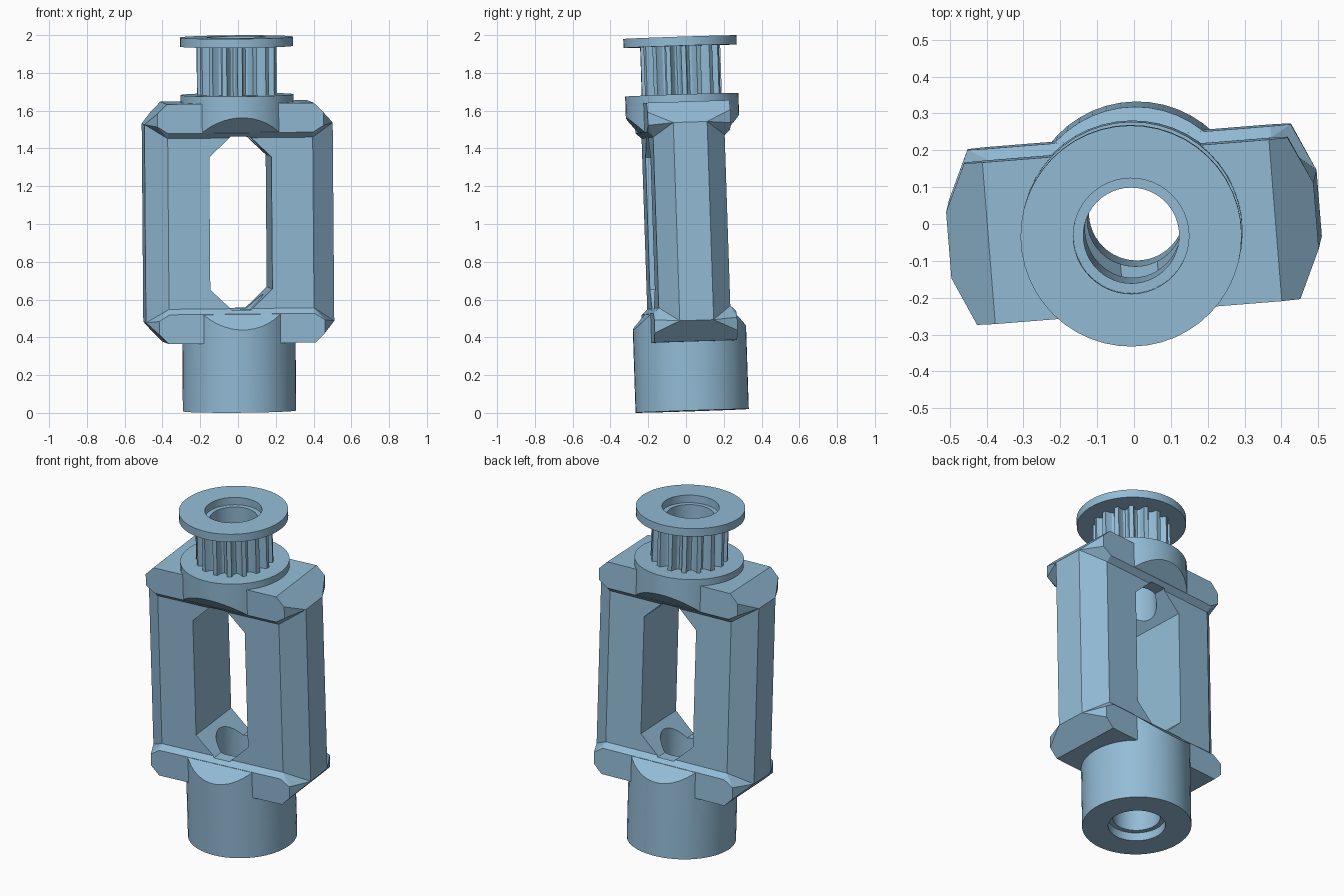
import bpy, bmesh, math
from mathutils import Matrix, Vector

if "Cube" in bpy.data.objects:
    bpy.data.objects.remove(bpy.data.objects["Cube"])

mat = bpy.data.materials.new("steel blue")
mat.diffuse_color = (0.29, 0.50, 0.67, 1)
mat.use_nodes = True
mat.node_tree.nodes["Principled BSDF"].inputs["Base Color"].default_value = mat.diffuse_color

H = 1.98          # height along the part's own axis
MID = H / 2
POSE = (Matrix.Translation((0, 0, 1)) @ Matrix.Rotation(0.033, 4, 'X')
        @ Matrix.Rotation(-0.008, 4, 'Y') @ Matrix.Rotation(0.08, 4, 'Z')
        @ Matrix.Translation((0, 0, -MID)))


def finish(name, bm):
    bmesh.ops.recalc_face_normals(bm, faces=bm.faces)
    me = bpy.data.meshes.new(name)
    bm.to_mesh(me)
    bm.free()
    ob = bpy.data.objects.new(name, me)
    bpy.context.collection.objects.link(ob)
    me.materials.append(mat)
    return ob


def prism(name, pts, lo, hi, axis='z'):
    """Extrude a closed 2D outline along z, or along y for an (x, z) outline."""
    bm = bmesh.new()
    put = (lambda a, b, t: (a, b, t)) if axis == 'z' else (lambda a, b, t: (a, t, b))
    rings = [[bm.verts.new(put(a, b, t)) for a, b in pts] for t in (lo, hi)]
    n = len(pts)
    for i in range(n):
        j = (i + 1) % n
        bm.faces.new((rings[0][i], rings[0][j], rings[1][j], rings[1][i]))
    bm.faces.new(rings[0])
    bm.faces.new(rings[1])
    return finish(name, bm)


def circle(r, n=48):
    return [(r * math.cos(2 * math.pi * (i + .5) / n),
             r * math.sin(2 * math.pi * (i + .5) / n)) for i in range(n)]


def mirror4(quarter):
    """Outline symmetric in both axes from the points of one quarter."""
    right = quarter + [(x, -y) for x, y in reversed(quarter)]
    return right + [(-x, y) for x, y in reversed(right)]


def flip(z, upper):
    return 2.0 - z if upper else z


def combine(target, others, operation):
    for o in others:
        m = target.modifiers.new("join", 'BOOLEAN')
        m.operation, m.object, m.solver = operation, o, 'EXACT'
    dg = bpy.context.evaluated_depsgraph_get()
    dg.update()
    me = bpy.data.meshes.new_from_object(target.evaluated_get(dg))
    target.modifiers.clear()
    target.data = me


def end_block(name, upper):
    """Chamfered cross bar with sloping ledges toward the columns."""
    bm = bmesh.new()
    corner = [(.39, .22, .365), (.44, .22, .415), (.50, .09, .475),
              (.44, .22, .485), (.385, .22, .52), (.385, .19, .548)]
    for x, y, z in corner:
        for sx in (-1, 1):
            for sy in (-1, 1):
                bm.verts.new((sx * x, sy * y, flip(z, upper)))
    res = bmesh.ops.convex_hull(bm, input=bm.verts)
    junk = {g for g in res['geom_interior'] + res['geom_unused']
            if isinstance(g, bmesh.types.BMVert)}
    bmesh.ops.delete(bm, geom=list(junk), context='VERTS')
    bmesh.ops.dissolve_limit(bm, angle_limit=0.02, verts=bm.verts, edges=bm.edges)
    return finish(name, bm)


def boss(name, outer_z, upper):
    """Round hub with 45 degree cuts front and back where it meets the frame."""
    z0, z1 = (1.40, outer_z) if upper else (outer_z, .60)
    ob = prism(name, circle(.30), z0, z1)
    bm = bmesh.new()
    bm.from_mesh(ob.data)
    s = -1 if upper else 1
    cuts = [(Vector((0, sy * .19, flip(.548, upper))), Vector((0, sy, s))) for sy in (-1, 1)]
    cuts.append((Vector((0, 0, flip(.53, upper))), Vector((0, 0, s))))
    for co, no in cuts:
        r = bmesh.ops.bisect_plane(bm, geom=bm.verts[:] + bm.edges[:] + bm.faces[:],
                                   plane_co=co, plane_no=no, clear_outer=True)
        edges = [e for e in r['geom_cut'] if isinstance(e, bmesh.types.BMEdge)]
        bmesh.ops.holes_fill(bm, edges=edges, sides=0)
    bmesh.ops.recalc_face_normals(bm, faces=bm.faces)
    bm.to_mesh(ob.data)
    bm.free()
    return ob


# Frame: chamfered slab, end blocks and round hubs
frame = prism("frame", mirror4([(.385, .19), (.50, .09)]), .475, 1.525)
adds = [end_block("lower_block", False), end_block("upper_block", True),
        boss("lower_hub", 0, False), boss("upper_hub", 1.675, True)]
combine(frame, adds, 'UNION')

# Cutters: tall eight-sided window, through bore, shallow counterbores
window_pts = [(x, 1.0 + z) for x, z in mirror4([(.05, .46), (.165, .35)])]
window = prism("window_cutter", window_pts, -.5, .5, 'y')
bore = prism("bore_cutter", circle(.13), -.1, 2.1)
low_cb = prism("lower_counterbore_cutter", circle(.157), -.1, .05)
top_cb = prism("upper_counterbore_cutter", circle(.157), H - .045, 2.1)
combine(frame, [window, bore, low_cb], 'DIFFERENCE')

# Toothed pulley: narrow teeth with wide rounded grooves
TEETH = 16
outline = []
for i in range(TEETH):
    for f, r in ((-.15, .212), (.15, .212), (.21, .192), (.34, .174),
                 (.5, .168), (.66, .174), (.79, .192)):
        a = 2 * math.pi * (i + f) / TEETH
        outline.append((r * math.cos(a), r * math.sin(a)))
teeth = prism("pulley_teeth", outline, 1.675, 1.935)
combine(teeth, [bore], 'DIFFERENCE')

# Pulley top flange
flange = prism("pulley_flange", circle(.30), 1.932, H)
combine(flange, [bore, top_cb], 'DIFFERENCE')

# Remove helpers, pose the parts, smooth the round surfaces
for o in adds + [window, bore, low_cb, top_cb]:
    bpy.data.objects.remove(o, do_unlink=True)
bpy.ops.object.select_all(action='DESELECT')
for o in (frame, teeth, flange):
    o.data.transform(POSE)
    o.select_set(True)
bpy.context.view_layer.objects.active = frame
bpy.ops.object.shade_smooth_by_angle(angle=math.radians(20))
